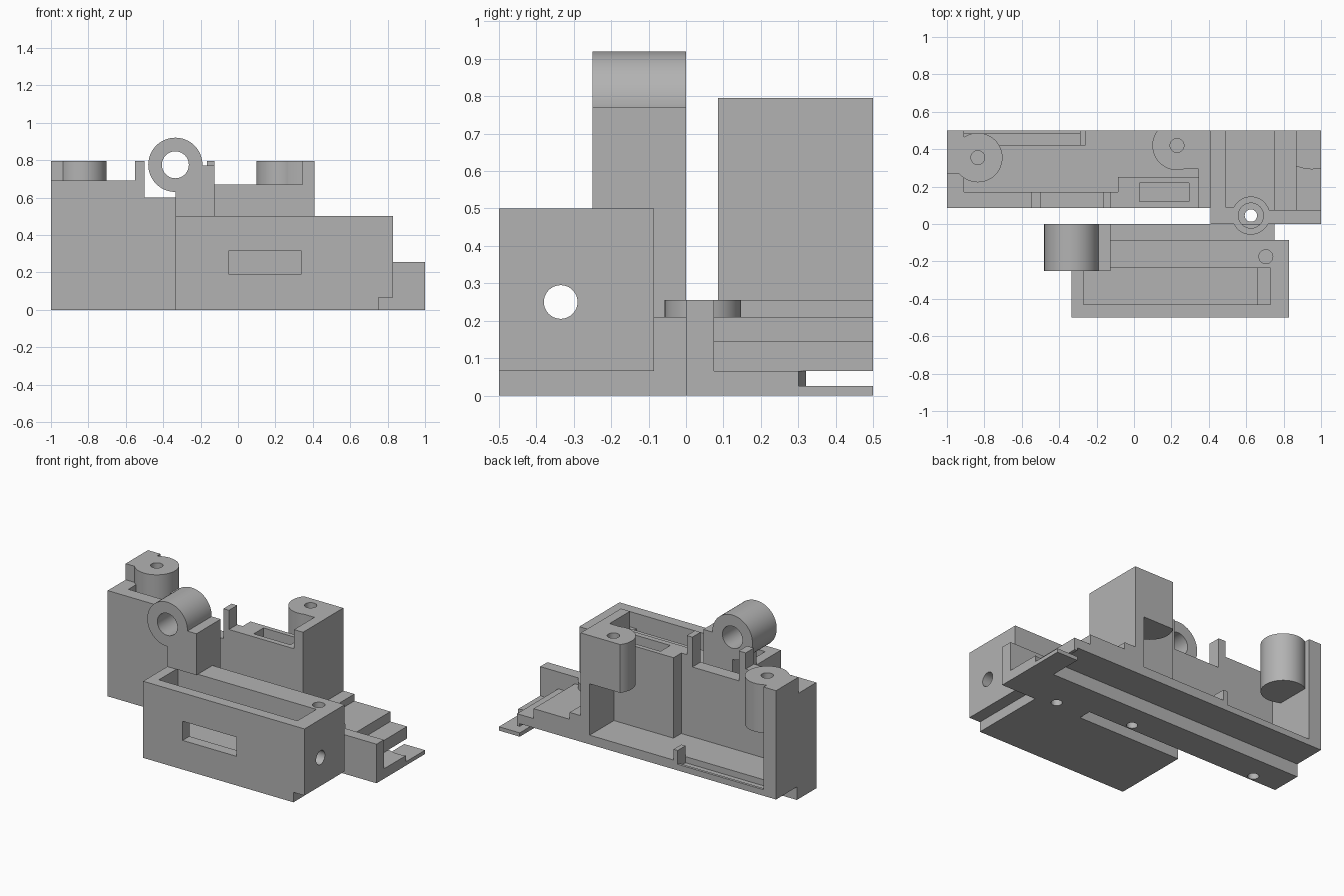
import bpy, bmesh, math
from mathutils import Vector

if "Cube" in bpy.data.objects:
    bpy.data.objects.remove(bpy.data.objects["Cube"])

grey = bpy.data.materials.new("plain grey")
grey.use_nodes = True
grey.diffuse_color = (0.45, 0.45, 0.45, 1)
grey.node_tree.nodes["Principled BSDF"].inputs["Base Color"].default_value = grey.diffuse_color


def prism(name, outline, axis, lo, hi):
    """Extrude a 2D outline along an axis; outline holds the other two coordinates in order."""
    bm = bmesh.new()
    verts = []
    for p in outline:
        co = list(p)
        co.insert("xyz".index(axis), lo)
        verts.append(bm.verts.new(co))
    face = bm.faces.new(verts)
    new = bmesh.ops.extrude_face_region(bm, geom=[face])["geom"]
    move = Vector([(hi - lo) * (a == axis) for a in "xyz"])
    bmesh.ops.translate(bm, vec=move, verts=[g for g in new if isinstance(g, bmesh.types.BMVert)])
    bmesh.ops.recalc_face_normals(bm, faces=bm.faces)
    mesh = bpy.data.meshes.new(name)
    bm.to_mesh(mesh)
    bm.free()
    mesh.materials.append(grey)
    obj = bpy.data.objects.new(name, mesh)
    bpy.context.collection.objects.link(obj)
    return obj


def box(name, x, y, z):
    return prism(name, [(x[0], y[0]), (x[1], y[0]), (x[1], y[1]), (x[0], y[1])], "z", *z)


def rod(name, axis, centre, r, lo, hi, n=48):
    turn = [2 * math.pi * i / n for i in range(n)]
    return prism(name, [(centre[0] + r * math.cos(a), centre[1] + r * math.sin(a)) for a in turn],
                 axis, lo, hi)


def combine(target, tools, operation):
    """Apply a list of boolean tools to a part and discard the tools."""
    for tool in tools:
        mod = target.modifiers.new("cut", "BOOLEAN")
        mod.operation, mod.object, mod.solver = operation, tool, "EXACT"
        bpy.context.view_layer.update()
        graph = bpy.context.evaluated_depsgraph_get()
        mesh = bpy.data.meshes.new_from_object(target.evaluated_get(graph))
        target.modifiers.clear()
        target.data = mesh
        bpy.data.objects.remove(tool)
    return target


# Front housing with back flange and an underside notch
housing = box("front_housing", (-0.335, 0.83), (-0.5, -0.085), (0, 0.5))
combine(housing, [
    box("notch", (0.75, 0.9), (-0.6, 0), (-0.1, 0.065)),
    box("pocket", (-0.27, 0.66), (-0.43, -0.235), (0.17, 0.6)),
    box("pocket_step", (0.65, 0.73), (-0.43, -0.235), (0.4, 0.6)),
    box("window", (-0.05, 0.34), (-0.6, -0.4), (0.19, 0.315)),
    rod("side_hole", "x", (-0.335, 0.25), 0.045, -0.5, 1),
    rod("top_hole", "z", (0.705, -0.175), 0.037, 0.35, 0.6),
], "DIFFERENCE")
flange = box("housing_flange", (-0.335, 0.75), (-0.085, 0), (0, 0.21))

# Upright arm and hinge eye
arm = box("hinge_arm", (-0.335, -0.125), (-0.085, 0), (0, 0.5))
combine(arm, [
    box("neck", (-0.335, -0.125), (-0.25, 0), (0.5, 0.77)),
    rod("eye", "y", (-0.335, 0.775), 0.145, -0.25, 0),
], "UNION")
combine(arm, [rod("eye_hole", "y", (-0.335, 0.775), 0.072, -0.4, 0.1)], "DIFFERENCE")

# Rear housing front wall with stepped top edge and two posts
wall_outline = [(-1, 0), (0.41, 0), (0.41, 0.795), (0.345, 0.795), (0.345, 0.67),
                (-0.125, 0.67), (-0.125, 0.795), (-0.165, 0.795), (-0.165, 0.6), (-0.5, 0.6),
                (-0.5, 0.795), (-0.55, 0.795), (-0.55, 0.69), (-1, 0.69)]
wall = prism("rear_housing_wall", wall_outline, "y", 0.085, 0.17)
combine(wall, [box("thick_panel", (-0.085, 0.35), (0.16, 0.25), (0.1, 0.67))], "UNION")
pin_holes = [(-0.8, 0.125), (0.12, 0.125)]
combine(wall, [box("top_slot", (0.03, 0.295), (0.12, 0.22), (0.55, 0.8))]
        + [rod("pin_hole", "z", c, 0.033, -0.1, 0.1) for c in pin_holes], "DIFFERENCE")

# Rear housing floor, raised along the back underside
floor_outline = [(0.17, 0), (0.285, 0), (0.285, 0.085), (0.5, 0.085), (0.5, 0.145), (0.17, 0.145)]
floor = prism("rear_floor", floor_outline, "x", -1, 0.41)
combine(floor, [box("rear_recess", (-0.91, -0.29), (0.42, 0.6), (0.105, 0.3))], "DIFFERENCE")
box("rear_lip", (-0.91, -0.26), (0.483, 0.5), (0.1, 0.125))
box("rear_stop", (-0.29, -0.26), (0.42, 0.5), (0.1, 0.215))

# End walls
prism("right_end_wall", [(0.17, 0.14), (0.5, 0.14), (0.5, 0.795), (0.27, 0.795),
                         (0.27, 0.69), (0.17, 0.69)], "x", -1, -0.91)
box("left_end_wall", (0.345, 0.41), (0.17, 0.5), (0.14, 0.795))

# Screw bosses hanging from the end walls
for name, centre, x_range, y_range in (
        ("right_boss", (-0.835, 0.355), (-0.95, -0.74), (0.27, 0.36)),
        ("left_boss", (0.23, 0.42), (0.23, 0.36), (0.295, 0.5))):
    boss = rod(name, "z", centre, 0.132, 0.48, 0.795)
    combine(boss, [box("web", x_range, y_range, (0.48, 0.795))], "UNION")
    combine(boss, [rod("screw_hole", "z", centre, 0.037, 0.6, 0.9),
                   box("back_trim", (-2, 2), (0.5, 0.8), (0, 1))], "DIFFERENCE")

# Stepped base: a staircase falling away toward the left end
stairs = prism("stepped_base", [(0.41, 0), (1, 0), (1, 0.065), (0.87, 0.065), (0.87, 0.145),
                                (0.75, 0.145), (0.75, 0.21), (0.49, 0.21), (0.49, 0.255),
                                (0.41, 0.255)], "y", 0, 0.5)
socket = (0.625, 0.045)
combine(stairs, [
    box("front_rail", (0.7, 1), (0, 0.075), (0, 0.255)),
    box("socket_web", (0.45, 0.58), (0, 0.09), (0.1, 0.255)),
    rod("socket_ring", "z", socket, 0.102, 0.15, 0.255),
], "UNION")
combine(stairs, [
    rod("socket_bore", "z", socket, 0.067, 0.12, 0.4),
    rod("socket_pin", "z", socket, 0.033, -0.1, 0.3),
    rod("round_pocket", "z", (0.95, 0.5), 0.205, 0.025, 0.066),
    box("underside_step", (0.3, 0.85), (0.285, 0.6), (-0.1, 0.085)),
], "DIFFERENCE")

# Smooth the round parts while keeping edges sharp
bpy.ops.object.select_all(action="DESELECT")
for obj in bpy.context.collection.objects:
    if obj.type == "MESH" and grey.name in obj.data.materials:
        obj.select_set(True)
        bpy.context.view_layer.objects.active = obj
bpy.ops.object.shade_smooth_by_angle(angle=math.radians(30))
